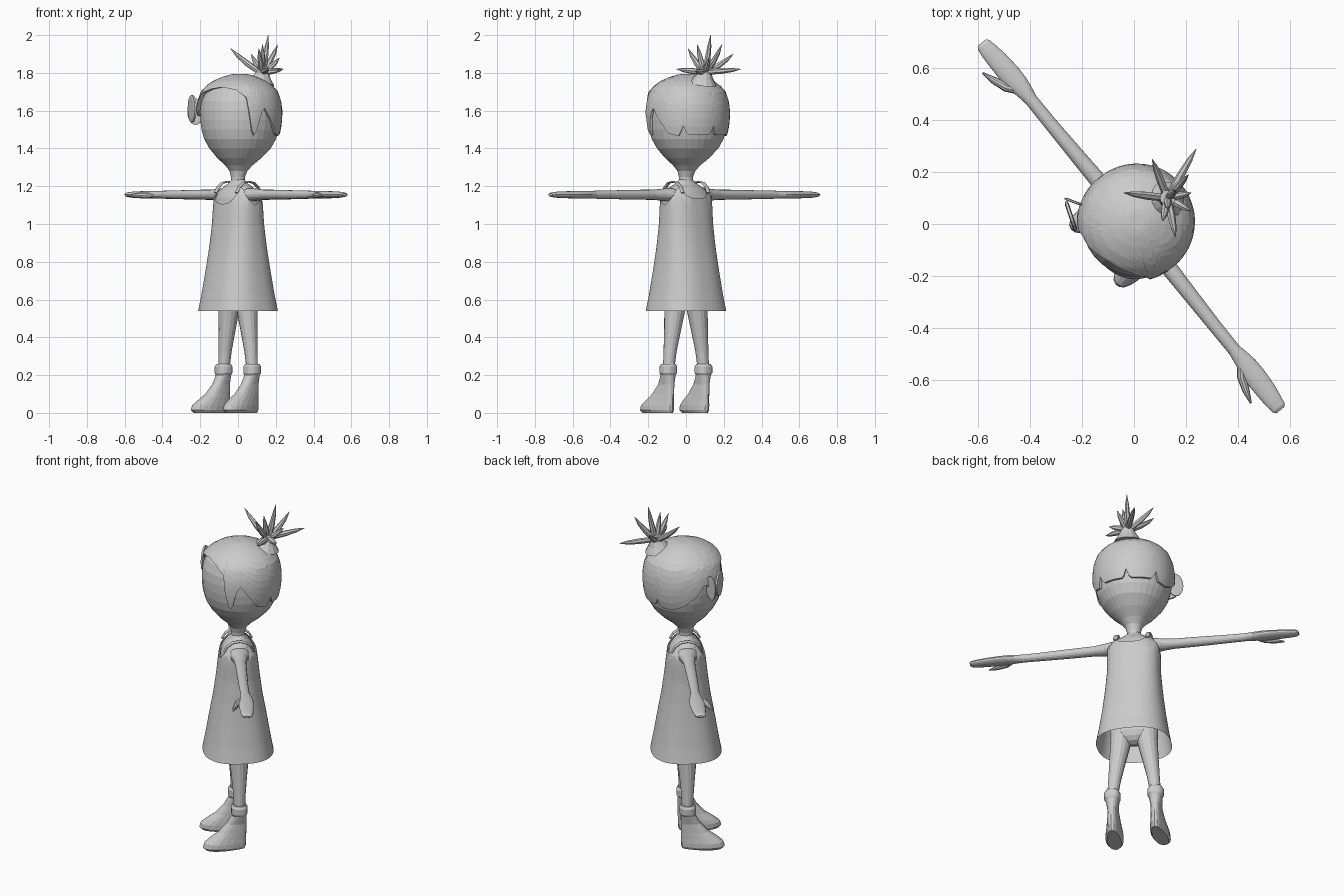
import bpy, bmesh, math
from mathutils import Vector, Matrix

if "Cube" in bpy.data.objects:
    bpy.data.objects.remove(bpy.data.objects["Cube"])

TURN = Matrix.Rotation(math.radians(-50.9), 4, 'Z')   # figure faces between -x and -y
grey = bpy.data.materials.new("plain_grey")
grey.diffuse_color = (0.6, 0.6, 0.6, 1)
grey.use_nodes = True
grey.node_tree.nodes["Principled BSDF"].inputs["Base Color"].default_value = grey.diffuse_color


def lerp(table, t):
    """Piecewise linear lookup: first column is the key, the rest are values."""
    if t <= table[0][0]:
        return table[0][1:]
    for p, q in zip(table, table[1:]):
        if t <= q[0]:
            f = (t - p[0]) / (q[0] - p[0])
            return [a + (b - a) * f for a, b in zip(p[1:], q[1:])]
    return table[-1][1:]


def loft(name, rings, cap0=True, cap1=True, turn=True):
    bm = bmesh.new()
    vs = [[bm.verts.new(p) for p in r] for r in rings]
    n = len(rings[0])
    for a, b in zip(vs, vs[1:]):
        for i in range(n):
            j = (i + 1) % n
            bm.faces.new((a[i], a[j], b[j], b[i]))
    if cap0:
        bm.faces.new(vs[0])
    if cap1:
        bm.faces.new(vs[-1])
    bmesh.ops.recalc_face_normals(bm, faces=bm.faces)
    if turn:
        bm.transform(TURN)
    me = bpy.data.meshes.new(name)
    bm.to_mesh(me)
    bm.free()
    me.materials.append(grey)
    ob = bpy.data.objects.new(name, me)
    bpy.context.collection.objects.link(ob)
    return ob


def around(n):
    return [2 * math.pi * i / n for i in range(n)]


def oval(phi, a, b, n=2.0):
    """Point on a superellipse; phi = 0 is the front, positive to the figure's left."""
    s, c = math.sin(phi), math.cos(phi)
    return (a * math.copysign(abs(s) ** (2 / n), s), -b * math.copysign(abs(c) ** (2 / n), c))


def tube(name, path, radii, n=8, turn=True, flat=1.0):
    path = [Vector(p) for p in path]
    rings = []
    for i, p in enumerate(path):
        d = path[min(i + 1, len(path) - 1)] - path[max(i - 1, 0)]
        q = d.to_track_quat('Z', 'Y')
        rings.append([p + q @ Vector((radii[i] * math.cos(t), flat * radii[i] * math.sin(t), 0))
                      for t in around(n)])
    return loft(name, rings, turn=turn)


# head: egg that narrows into the neck
HEAD = [(1.2, .036), (1.25, .038), (1.28, .047), (1.31, .072), (1.35, .118), (1.40, .163),
        (1.45, .191), (1.50, .205), (1.55, .211), (1.60, .212), (1.65, .206), (1.70, .188),
        (1.73, .160), (1.755, .125), (1.775, .08), (1.787, .04), (1.792, .004)]
HY = .014
rings = []
for z, r in HEAD[:-3]:
    yc = HY * min(1, max(0, (z - 1.25) / .15))
    rings.append([(r * math.sin(p), yc - r * math.cos(p), z) for p in around(32)])
loft("head", rings)

# hair cap: lower edge follows the fringe, side locks and notches at the nape
LINE = [(-180, 1.52), (-175, 1.47), (-140, 1.475), (-135, 1.52), (-129, 1.47), (-112, 1.465),
        (-95, 1.49), (-75, 1.55), (-62, 1.62), (-52, 1.57), (-42, 1.60), (-22, 1.69), (0, 1.715),
        (20, 1.725), (45, 1.71), (60, 1.67), (67, 1.50), (73, 1.46), (78, 1.55), (85, 1.62),
        (98, 1.55), (112, 1.48), (128, 1.465), (135, 1.52), (140, 1.475), (175, 1.47), (180, 1.52)]
rings = []
for k in range(-1, 13):
    s = math.sin(max(k, 0) / 12 * math.pi / 2)
    ring = []
    for p in around(96):
        deg = math.degrees(p)
        zl = lerp(LINE, deg - 360 if deg > 180 else deg)[0]
        z = zl + (1.79 - zl) * s
        off = .012 + .01 * max(0, math.cos(p)) * (1 - s ** 4)
        r = lerp(HEAD, z)[0] + (off if k >= 0 else -.004)
        ring.append((r * math.sin(p), HY - r * math.cos(p), z + .004 * s))
    rings.append(ring)
loft("hair_cap", rings, cap0=False)

# top knot and its curved spikes
BASE = Vector((.13, .10, 1.79))
tube("hair_knot", [(.12, .09, 1.74), (.125, .095, 1.775), (.13, .1, 1.80), (.13, .1, 1.83)],
     [.075, .05, .036, .03], 12, False)
TIPS = [(-.04, .12, 1.93), (.16, .13, 2.0), (.07, .25, 1.90), (.24, .29, 1.82), (.21, .19, 1.95),
        (.16, -.05, 1.82), (.22, .05, 1.81), (.11, .01, 1.93), (.22, .12, 1.88), (.13, .06, 1.95)]
for i, t in enumerate(TIPS):
    tip = Vector(t)
    out = Vector((tip.x - BASE.x, tip.y - BASE.y, 0))
    start = BASE + out * .1 + Vector((0, 0, .015))
    m1 = start.lerp(tip, .35) + out * .05
    m2 = start.lerp(tip, .7) + out * .05
    tube(f"hair_spike_{i + 1}", [start, m1, m2, tip], [.015, .016, .011, .001], 7, False)


# round hair clip on the right temple: two thin discs set in a V
def disc(name, centre, along, half_w, half_h, thick):
    u = Vector(along).normalized()
    nrm = u.cross(Vector((0, 0, 1)))
    c = Vector(centre)
    loft(name, [[c + nrm * thick * s + u * half_w * f * math.cos(t)
                 + Vector((0, 0, half_h * f * math.sin(t))) for t in around(20)]
                for s, f in ((-1, .8), (-.6, 1), (.6, 1), (1, .8))], turn=False)


disc("clip_front_disc", (-.243, .03, 1.61), (.04, -.12, 0), .06, .072, .008)
disc("clip_back_disc", (-.225, .083, 1.595), (-.94, .35, 0), .045, .07, .005)

# torso and dress share one set of oval sections: z, half width, half depth
BODY = [(.54, .202, .190), (.62, .187, .175), (.75, .168, .153), (.88, .153, .130),
        (1.0, .143, .114), (1.08, .143, .106), (1.14, .142, .098), (1.17, .130, .085),
        (1.195, .105, .068), (1.215, .065, .05), (1.235, .043, .04), (1.26, .036, .036)]


def section(z, off, n=40):
    a, b = lerp(BODY, z)
    return [(*oval(p, a + off, b + off, 2.45 if z < 1.17 else 2.1), z) for p in around(n)]


loft("torso", [section(z, -.006, 32) for z in (.95, 1.0, 1.08, 1.14, 1.17, 1.195, 1.215, 1.235, 1.26)])

# dress: scooped neck, armholes and flared hem
NECK = [(0, 1.105), (18, 1.115), (32, 1.15), (42, 1.195), (54, 1.195), (66, 1.14), (90, 1.10),
        (114, 1.14), (126, 1.195), (138, 1.195), (150, 1.16), (165, 1.14), (180, 1.135)]
rings = []
for k in range(15):
    ring = []
    for p in around(72):
        deg = math.degrees(p)
        zt = lerp(NECK, 360 - deg if deg > 180 else deg)[0]
        z = .54 + (zt - .54) * k / 14
        a, b = lerp(BODY, z)
        ring.append((*oval(p, a + .003, b + .003, 2.45 - .35 * min(1, max(0, (z - 1.14) / .04))), z))
    rings.append(ring)
loft("dress", rings, False, False)

# hips where the legs join
loft("hips", [[(*oval(p, .13 * math.sin(t), .075 * math.sin(t)), .63 - .09 * math.cos(t))
               for p in around(24)] for t in [.15 + i * .355 for i in range(9)]])

# arm and hand sections: x, y centre, half depth, half height
ARM = [(.08, 0, .06, .035), (.12, 0, .052, .036), (.16, 0, .04, .032), (.22, -.002, .032, .027),
       (.35, -.004, .029, .026), (.50, -.006, .026, .023), (.62, -.006, .025, .021),
       (.66, -.005, .032, .021), (.70, -.006, .039, .021), (.75, -.008, .042, .02),
       (.82, -.010, .039, .018), (.87, -.013, .034, .016), (.90, -.014, .029, .013),
       (.912, -.014, .02, .006)]
# boot slices: z, front y, back y, half width, outward shift
BOOT = [(0, -.185, .028, .040, .008), (.015, -.202, .035, .050, .008), (.04, -.195, .036, .050, .007),
        (.065, -.165, .036, .046, .005), (.10, -.115, .037, .041, .003), (.15, -.07, .037, .037, 0),
        (.20, -.042, .038, .037, 0), (.212, -.046, .044, .045, 0), (.245, -.046, .044, .045, 0),
        (.26, -.036, .036, .036, 0)]

for side, sx in (("left", 1), ("right", -1)):
    loft(side + "_arm_and_hand", [[(sx * x, yc + hy * math.cos(t), 1.155 + hz * math.sin(t))
                                   for t in around(16)] for x, yc, hy, hz in ARM])
    tube(side + "_thumb", [(sx * .68, -.02, 1.153), (sx * .72, -.050, 1.152),
                           (sx * .77, -.070, 1.151), (sx * .82, -.086, 1.15)],
         [.016, .018, .014, .004], 10)
    tube(side + "_strap", [(sx * .088, y, z) for y, z in
                           ((-.082, 1.165), (-.065, 1.195), (-.035, 1.218), (0, 1.224),
                            (.035, 1.218), (.065, 1.195), (.082, 1.165))], [.013] * 7, 8, flat=.4)
    tube(side + "_leg", [(sx * .07, 0, .64), (sx * .076, 0, .55), (sx * .092, 0, .44),
                         (sx * .108, 0, .33), (sx * .119, 0, .23)],
         [.064, .056, .045, .035, .030], 16)
    rings = []
    for z, yf, yb, w, out in BOOT:
        ring = []
        for p in around(20):
            x, y = oval(p, w, (yb - yf) / 2, 2.3)
            fwd = max(0, -(y + (yf + yb) / 2)) / .2
            taper = .75 + .25 * min(1, fwd * 2) if z < .2 else 1   # narrow heel, broad toe
            ring.append((sx * (.12 + x * taper + out * fwd * 2), y + (yf + yb) / 2, z))
        rings.append(ring)
    loft(side + "_boot", rings)
